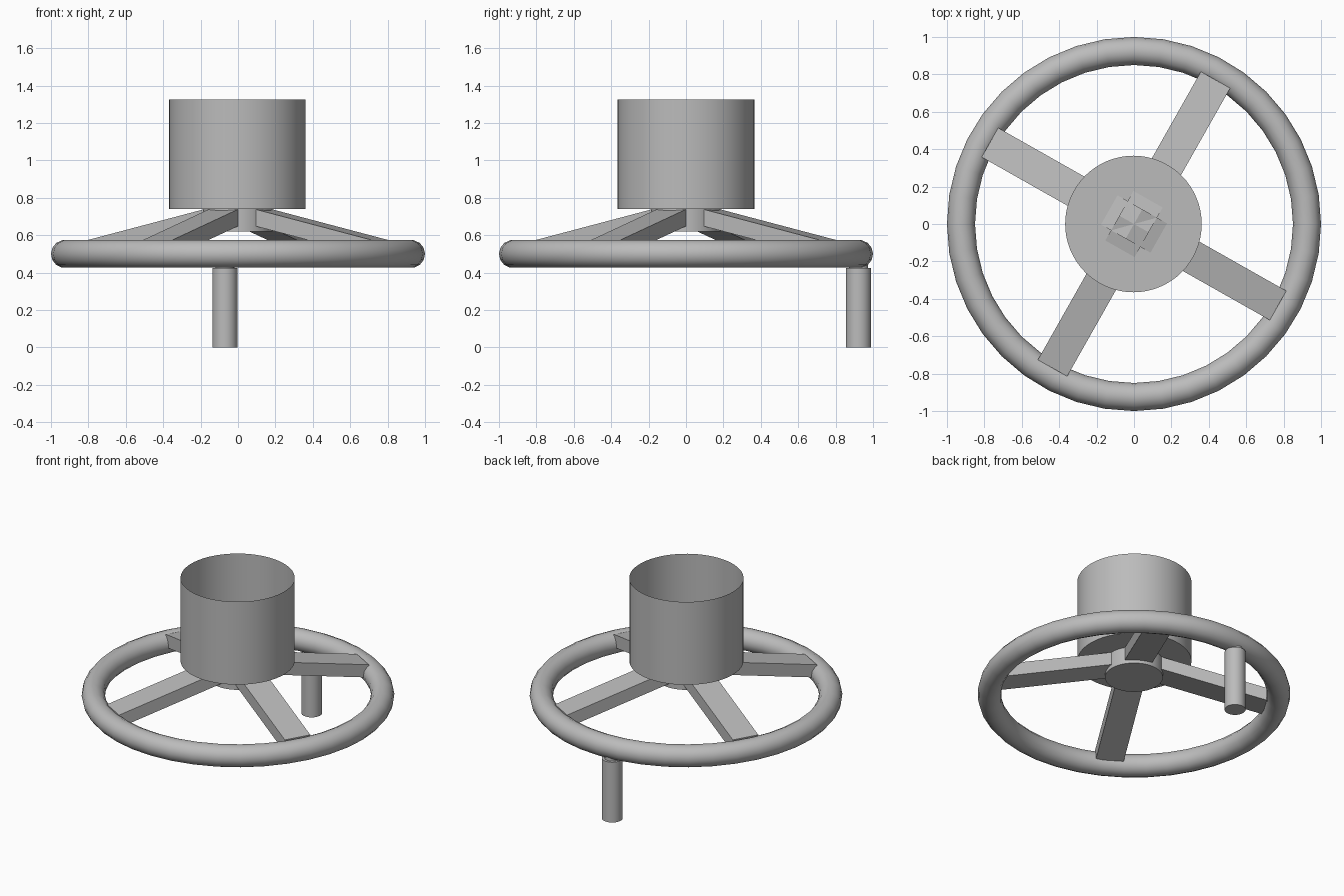
import bpy
import bmesh
from math import radians, cos, sin, pi
from mathutils import Matrix, Vector

cube = bpy.data.objects.get("Cube")
if cube:
    bpy.data.objects.remove(cube)

steel = bpy.data.materials.new("grey steel")
steel.use_nodes = True
GREY = (0.5, 0.5, 0.5, 1)
steel.diffuse_color = GREY
steel.node_tree.nodes["Principled BSDF"].inputs["Base Color"].default_value = GREY


def finish(name, bm, smooth=True):
    """Turn a bmesh into a named, shaded object."""
    bmesh.ops.recalc_face_normals(bm, faces=bm.faces)
    mesh = bpy.data.meshes.new(name)
    bm.to_mesh(mesh)
    bm.free()
    mesh.materials.append(steel)
    obj = bpy.data.objects.new(name, mesh)
    bpy.context.collection.objects.link(obj)
    if smooth:
        bpy.ops.object.select_all(action="DESELECT")
        obj.select_set(True)
        bpy.context.view_layer.objects.active = obj
        bpy.ops.object.shade_smooth_by_angle(angle=radians(40))
    return obj


def cylinder(name, x, y, radius, z0, z1, sides, open_top=False):
    bm = bmesh.new()
    bmesh.ops.create_cone(bm, cap_ends=True, segments=sides, radius1=radius,
                          radius2=radius, depth=z1 - z0,
                          matrix=Matrix.Translation((x, y, (z0 + z1) / 2)))
    if open_top:
        lids = [f for f in bm.faces if f.calc_center_median().z > z1 - 0.001]
        bmesh.ops.delete(bm, geom=lids, context="FACES_ONLY")
    return finish(name, bm)


# Round rim
bpy.ops.mesh.primitive_torus_add(major_radius=0.925, minor_radius=0.075,
                                 major_segments=40, minor_segments=14,
                                 location=(0, 0, 0.5))
rim = bpy.context.object
rim.name = "rim"
rim.data.materials.append(steel)
bpy.ops.object.shade_smooth_by_angle(angle=radians(60))

# Open cup on top of the hub
cylinder("cup", -0.003, 0, 0.365, 0.74, 1.325, 64, open_top=True)
cylinder("hub", 0, 0, 0.185, 0.62, 0.739, 48)

# Four sloping spokes, each a bar from the hub down to the rim
for i in range(4):
    bm = bmesh.new()
    bmesh.ops.create_cube(bm, size=1)
    for v in bm.verts:
        reach = 0.885 if v.co.x > 0 else 0.0
        top = 0.775 - 0.23 * reach
        v.co = Vector((reach, v.co.y * 0.18, top if v.co.z > 0 else top - 0.09))
    bm.transform(Matrix.Rotation(radians(60.5 + 90 * i), 4, "Z"))
    finish(f"spoke_{i + 1}", bm, smooth=False)

# Crank handle under the rim
cylinder("handle_grip", -0.07, 0.922, 0.067, 0, 0.425, 32)
cylinder("handle_stem", -0.07, 0.922, 0.05, 0.42, 0.5, 24)
